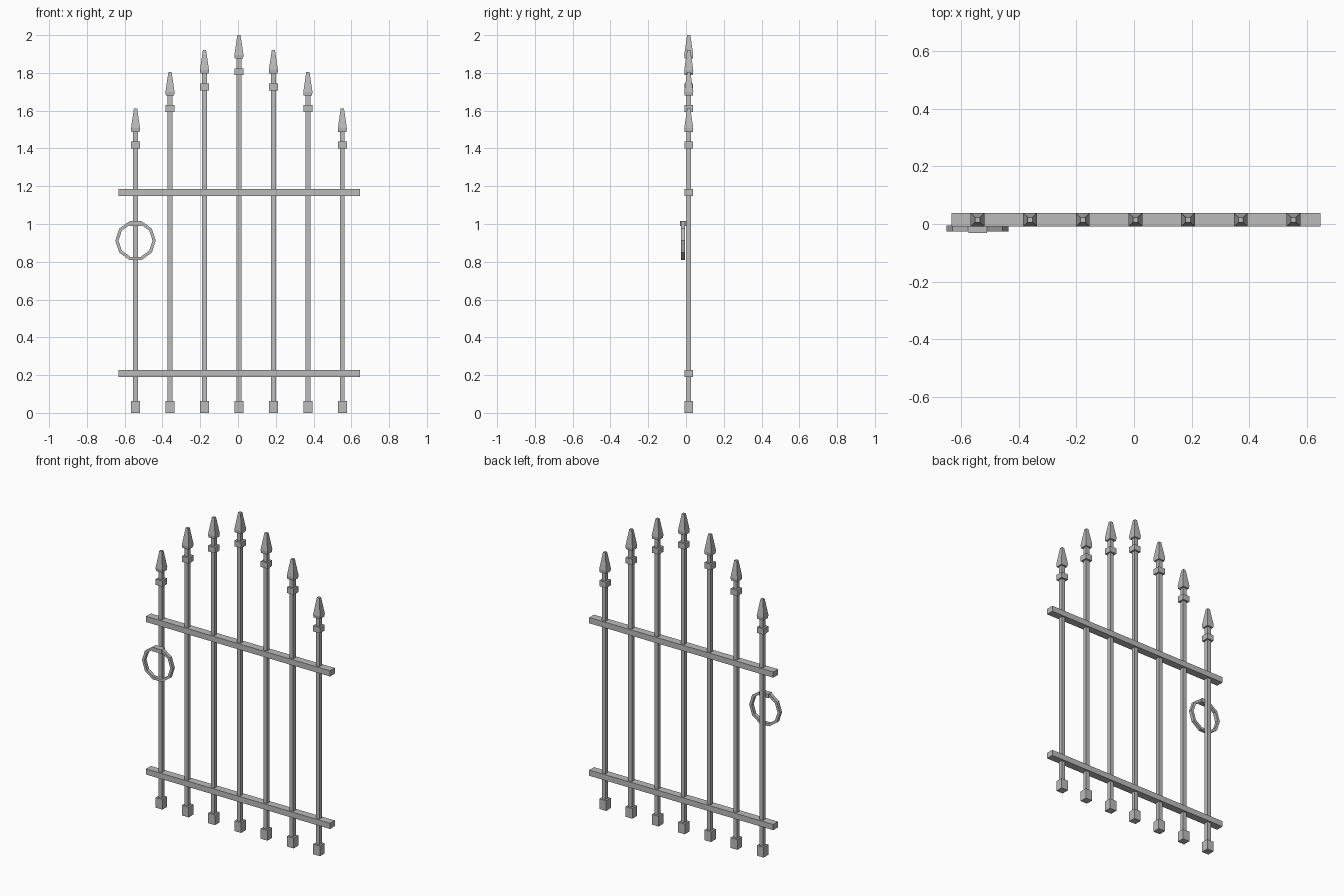
import bpy
import bmesh
from math import pi, sqrt
from mathutils import Matrix

if "Cube" in bpy.data.objects:
    bpy.data.objects.remove(bpy.data.objects["Cube"], do_unlink=True)

iron = bpy.data.materials.new("grey_iron")
iron.use_nodes = True
GREY = (0.5, 0.5, 0.5, 1)
iron.diffuse_color = GREY
iron.node_tree.nodes["Principled BSDF"].inputs["Base Color"].default_value = GREY

MID_X, MID_Y = 0.005, 0.0145    # centre of the gate panel
SPACING = 0.1825
RAIL_DEPTH = 0.047


def finish(name, bm):
    bmesh.ops.recalc_face_normals(bm, faces=bm.faces)
    mesh = bpy.data.meshes.new(name)
    bm.to_mesh(mesh)
    bm.free()
    mesh.materials.append(iron)
    obj = bpy.data.objects.new(name, mesh)
    bpy.context.collection.objects.link(obj)
    return obj


def box(name, x, y, z0, z1, width, depth):
    bm = bmesh.new()
    size = Matrix.Diagonal((width, depth, z1 - z0, 1))
    bmesh.ops.create_cube(bm, size=1, matrix=Matrix.Translation((x, y, (z0 + z1) / 2)) @ size)
    return finish(name, bm)


def square_spear(name, x, y, profile):
    """Loft square sections given as (height, width) pairs."""
    bm = bmesh.new()
    rings = []
    for z, w in profile:
        h = w / 2
        corners = [(-h, -h), (h, -h), (h, h), (-h, h)]
        rings.append([bm.verts.new((x + a, y + b, z)) for a, b in corners])
    for low, high in zip(rings, rings[1:]):
        for i in range(4):
            j = (i + 1) % 4
            bm.faces.new((low[i], low[j], high[j], high[i]))
    bm.faces.new(rings[0])
    bm.faces.new(rings[-1])
    return finish(name, bm)


# Upright bars with foot block, collar and spear point
tops = {0: 2.0, 1: 1.92, 2: 1.805, 3: 1.612}
for i in range(-3, 4):
    x = MID_X + i * SPACING
    top = tops[abs(i)]
    n = i + 4
    box(f"bar_{n}", x, MID_Y, 0.03, top - 0.11, 0.025, 0.025)
    box(f"foot_{n}", x, MID_Y, 0, 0.064, 0.047, 0.047)
    box(f"collar_{n}", x, MID_Y, top - 0.212, top - 0.176, 0.047, 0.047)
    square_spear(f"spear_point_{n}", x, MID_Y,
                 [(top - 0.124, 0.044), (top - 0.105, 0.048), (top, 0.017)])

# Horizontal rails
for name, z in (("lower_rail", 0.19), ("upper_rail", 1.148)):
    box(name, MID_X + 0.0015, MID_Y, z, z + 0.036, 1.279, RAIL_DEPTH)

# Ten-sided pull ring with a square section
RING_X, RING_Z, SIDES = MID_X - 3 * SPACING, 0.912, 10
bm = bmesh.new()
section = [bm.verts.new((r, 0, y)) for r, y in
           ((0.107, -0.026), (0.107, -0.005), (0.09, -0.005), (0.09, -0.026))]
edges = [bm.edges.new((section[k], section[(k + 1) % 4])) for k in range(4)]
bmesh.ops.spin(bm, geom=section + edges, cent=(0, 0, 0), axis=(0, 0, 1),
               angle=2 * pi, steps=SIDES, use_merge=True)
bmesh.ops.remove_doubles(bm, verts=bm.verts, dist=0.0005)
bmesh.ops.transform(bm, verts=bm.verts, matrix=Matrix.Translation((RING_X, 0, RING_Z))
                    @ Matrix(((1, 0, 0, 0), (0, 0, 1, 0), (0, 1, 0, 0), (0, 0, 0, 1))))
finish("pull_ring", bm)

# Clasp holding the ring to the bar
box("ring_clasp", RING_X, -0.0145, 0.99, 1.015, 0.064, 0.035)
